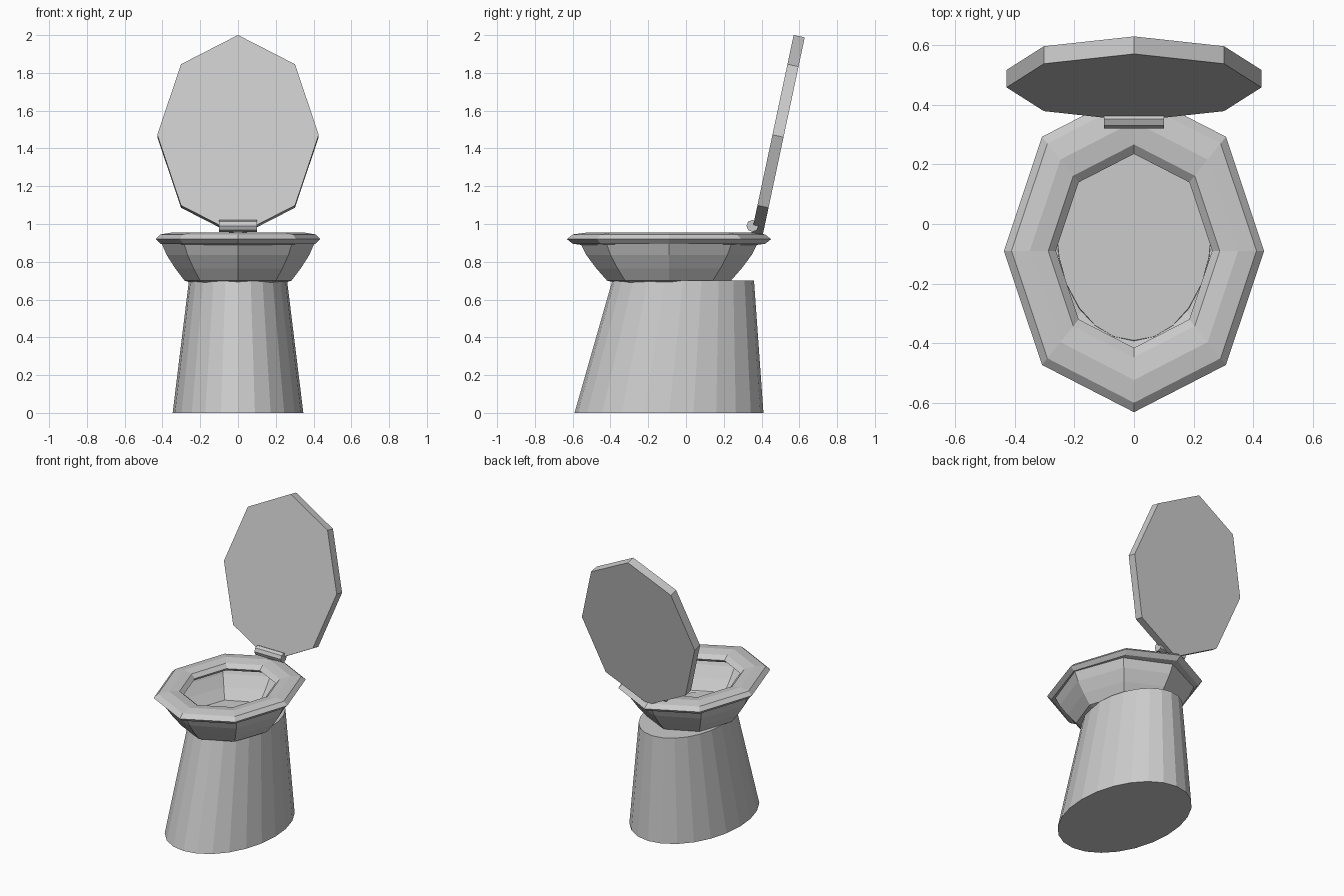
import bpy
from math import sin, cos, pi, radians

if "Cube" in bpy.data.objects:
    bpy.data.objects.remove(bpy.data.objects["Cube"])


def make(name, verts, faces):
    mesh = bpy.data.meshes.new(name)
    mesh.from_pydata(verts, [], faces)
    mesh.update()
    obj = bpy.data.objects.new(name, mesh)
    bpy.context.collection.objects.link(obj)
    return obj


def loft(name, rings, sides, cap_start=True, cap_end=True, closed=False):
    """Skin elliptical rings given as (rx, ry, centre_y, z)."""
    verts = [(rx * cos(2 * pi * i / sides), cy + ry * sin(2 * pi * i / sides), z)
             for rx, ry, cy, z in rings for i in range(sides)]
    n = len(rings)
    faces = []
    for r in range(n if closed else n - 1):
        a, b = r * sides, (r + 1) % n * sides
        for i in range(sides):
            j = (i + 1) % sides
            faces.append((a + i, a + j, b + j, b + i))
    if not closed:
        if cap_start:
            faces.append(tuple(reversed(range(sides))))
        if cap_end:
            faces.append(tuple(range((n - 1) * sides, n * sides)))
    return make(name, verts, faces)


CY = -0.09  # centre of the bowl and seat

# Tapered oval pedestal
loft("pedestal", [(0.346, 0.50, -0.09, 0), (0.26, 0.375, -0.015, 0.70)], 24)

# Faceted bowl, open at the top, its base sunk in the pedestal
bowl = [(0.40, 0.665), (0.69, 0.70), (0.81, 0.765), (0.92, 0.835), (1.0, 0.91)]
loft("bowl", [(0.41 * s, 0.475 * s, CY, z) for s, z in bowl], 8, cap_end=False)

# Seat: flattened eight-sided ring
ring = []
for k in range(8):
    a = k * pi / 4
    r = 0.349 + 0.087 * cos(a)
    ring.append((r, r * 1.24, CY, 0.92 + 0.035 * sin(a)))
loft("seat", ring, 8, closed=True)

# Raised lid, leaning back
lid = loft("lid", [(0.427, 0.54, 0, -0.03), (0.427, 0.54, 0, 0.03)], 8)
lid.rotation_euler = (radians(78), 0, 0)
lid.location = (0, 0.487, 1.466)

# Hinge barrel
hinge = loft("hinge", [(0.032, 0.032, 0, -0.1), (0.032, 0.032, 0, 0.1)], 8)
hinge.rotation_euler = (0, radians(90), 0)
hinge.location = (0, 0.352, 0.99)
